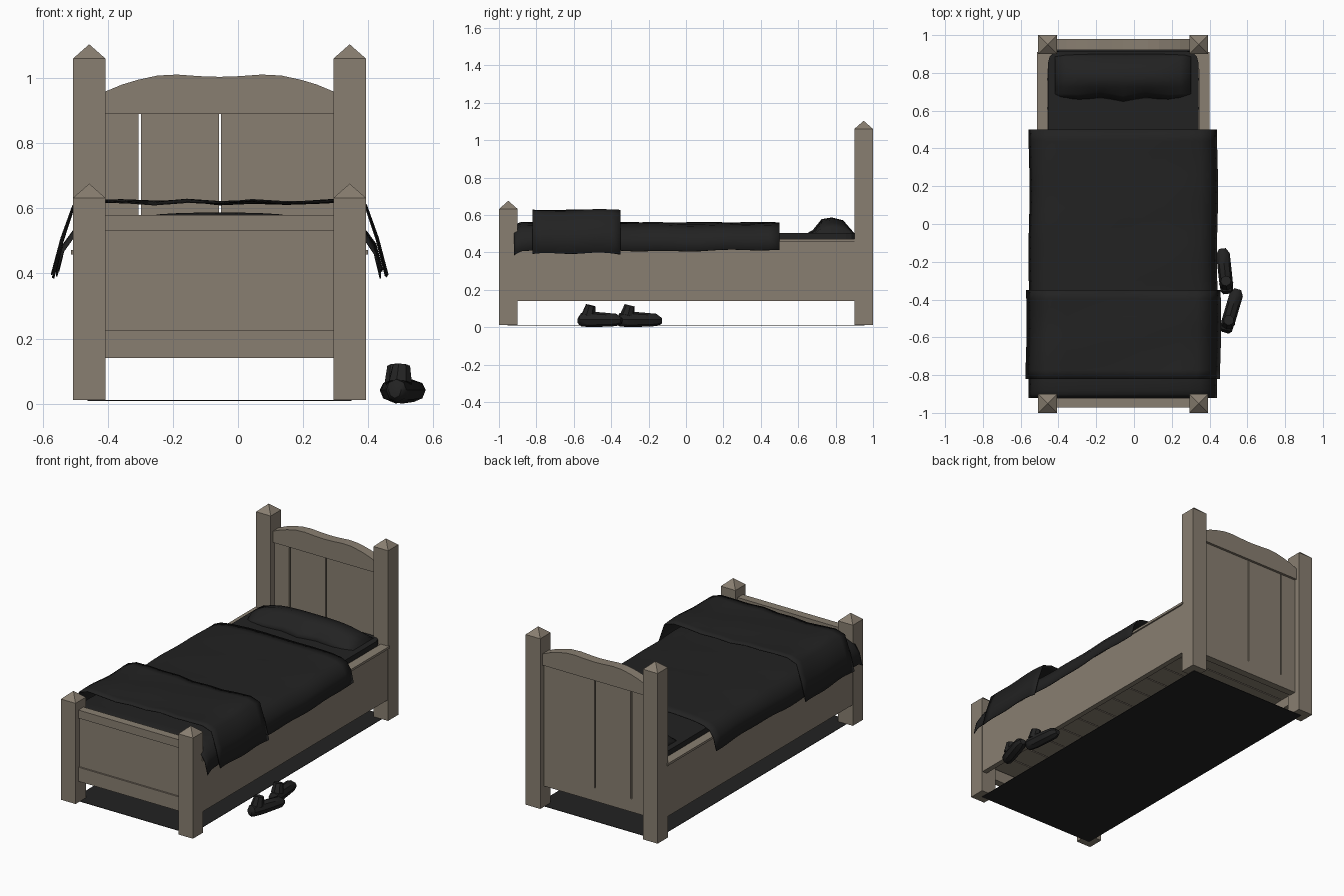
import bpy, bmesh, math
from mathutils import Vector, Matrix

if "Cube" in bpy.data.objects:
    bpy.data.objects.remove(bpy.data.objects["Cube"])

CX = -0.057  # centre line of the bed


def material(name, color):
    m = bpy.data.materials.new(name)
    m.use_nodes = True
    m.diffuse_color = (*color, 1)
    m.node_tree.nodes["Principled BSDF"].inputs["Base Color"].default_value = (*color, 1)
    return m


WOOD = material("grey brown wood", (0.25, 0.212, 0.165))
CLOTH = material("charcoal cloth", (0.016, 0.016, 0.016))


def finish(name, bm, mat, smooth=False):
    bmesh.ops.recalc_face_normals(bm, faces=bm.faces)
    me = bpy.data.meshes.new(name)
    bm.to_mesh(me)
    bm.free()
    me.materials.append(mat)
    if smooth:
        for p in me.polygons:
            p.use_smooth = True
    ob = bpy.data.objects.new(name, me)
    bpy.context.collection.objects.link(ob)
    return ob


def cuboid(bm, lo, hi):
    lo, hi = Vector(lo), Vector(hi)
    m = Matrix.Translation((lo + hi) / 2) @ Matrix.Diagonal((*(hi - lo), 1))
    return bmesh.ops.create_cube(bm, size=1, matrix=m)["verts"]


def box(name, lo, hi, mat=WOOD):
    bm = bmesh.new()
    cuboid(bm, lo, hi)
    return finish(name, bm, mat)


# Corner posts with pyramid caps
def post(name, x, y, top):
    bm = bmesh.new()
    cuboid(bm, (x - 0.05, y - 0.05, 0.012), (x + 0.05, y + 0.05, top))
    bm.faces.ensure_lookup_table()
    lid = max(bm.faces, key=lambda f: f.calc_center_median().z)
    tip = bmesh.ops.poke(bm, faces=[lid])["verts"][0]
    tip.co.z += 0.044
    finish(name, bm, WOOD)


for side, s in (("left", 1), ("right", -1)):
    x = CX + s * 0.4
    post("head_post_" + side, x, 0.95, 1.06)
    post("foot_post_" + side, x, -0.95, 0.632)
    # Side rail, its cap and the inner ledge at the head
    for part, a, b, y0, z0, z1 in (
            ("side_rail_", 0.415, 0.447, -0.91, 0.14, 0.458),
            ("rail_cap_", 0.4, 0.456, -0.91, 0.458, 0.472),
            ("corner_ledge_", 0.36, 0.4, 0.82, 0.44, 0.468)):
        xs = sorted((CX + s * a, CX + s * b))
        box(part + side, (xs[0], y0, z0), (xs[1], 0.91, z1))

L, R = CX - 0.355, CX + 0.355

# Footboard
box("footboard_panel", (L, -0.96, 0.2), (R, -0.935, 0.54))
box("footboard_top_rail", (L, -0.972, 0.53), (R, -0.922, 0.58))
box("footboard_bottom_rail", (L, -0.97, 0.14), (R, -0.925, 0.227))

# Headboard planks, separated by narrow gaps
for i, (a, b) in enumerate(((L, -0.306), (-0.298, -0.058), (-0.052, R))):
    box(f"headboard_plank_{i + 1}", (a, 0.935, 0.14), (b, 0.965, 0.9))
box("headboard_bottom_rail", (L, 0.92, 0.14), (R, 0.965, 0.22))

# Arched headboard rail from a mirrored half profile
half = [(0, 1.004), (0.06, 1.006), (0.13, 1.011), (0.19, 1.008),
        (0.25, 0.995), (0.3, 0.98), (0.355, 0.957)]
arch = [(-x, z) for x, z in reversed(half[1:])] + half
bm = bmesh.new()
outline = [(-0.355, 0.89)] + arch + [(0.355, 0.89)]
face = bm.faces.new([bm.verts.new((CX + x, 0.92, z)) for x, z in outline])
ext = bmesh.ops.extrude_face_region(bm, geom=[face])
bmesh.ops.translate(bm, vec=(0, 0.06, 0),
                    verts=[v for v in ext["geom"] if isinstance(v, bmesh.types.BMVert)])
finish("headboard_arched_rail", bm, WOOD)

# Slats under the mattress
bm = bmesh.new()
for i in range(12):
    y = -0.84 + i * 0.153
    cuboid(bm, (CX - 0.42, y - 0.073, 0.2), (CX + 0.42, y + 0.073, 0.222))
finish("slats", bm, WOOD)

# Dark sheet on the floor below the bed
box("floor_sheet", (CX - 0.405, -0.955, 0.009), (CX + 0.405, 0.955, 0.0115), CLOTH)

# Mattress with rounded corners
bm = bmesh.new()
cuboid(bm, (CX - 0.398, -0.915, 0.225), (CX + 0.398, 0.915, 0.503))
upright = [e for e in bm.edges if abs(e.verts[0].co.z - e.verts[1].co.z) > 0.1]
bmesh.ops.bevel(bm, geom=upright, offset=0.06, segments=3, affect='EDGES', profile=0.5)
finish("mattress", bm, CLOTH)

# Pillow: a cross-section swept over the width, thinner at its ends
section = [(0.655, 0.5), (0.69, 0.52), (0.725, 0.578), (0.78, 0.587), (0.84, 0.572),
           (0.885, 0.52), (0.915, 0.485), (0.8, 0.475)]
bm = bmesh.new()
rings = []
for i in range(13):
    t = -1 + i / 6
    f = 0.45 + 0.55 * (1 - abs(t) ** 3.5)
    ring = []
    for y, z in section:
        wave = 0.012 * math.cos(t * 9) * (y < 0.7)
        ring.append(bm.verts.new((CX + 0.36 * t, y - wave * (1 - abs(t)),
                                  0.49 + (z - 0.49) * f)))
    rings.append(ring)
n = len(section)
for a, b in zip(rings, rings[1:]):
    for k in range(n):
        bm.faces.new((a[k], a[(k + 1) % n], b[(k + 1) % n], b[k]))
bm.faces.new(rings[0])
bm.faces.new(rings[-1])
finish("pillow", bm, CLOTH, True)


# Draped blankets: a half profile mirrored across the bed, waved along its length
def blanket(name, profile, rows, wave):
    pts = [(-x, z) for x, z in reversed(profile[1:])] + profile
    bm = bmesh.new()
    grid = []
    for y, drop in rows:
        line = []
        for x, z in pts:
            hem = max(0, abs(x) - 0.42) * 8
            dz = wave * (math.sin(7 * y + 11 * x) * 0.6 + math.sin(19 * y - 5 * x) * 0.4)
            dx = 0.005 * hem * math.sin(9 * y)
            line.append(bm.verts.new((CX + x + dx, y, z - drop + dz * (0.7 + hem))))
        grid.append(line)
    for a, b in zip(grid, grid[1:]):
        for k in range(len(pts) - 1):
            bm.faces.new((a[k], a[k + 1], b[k + 1], b[k]))
    ob = finish(name, bm, CLOTH, True)
    mod = ob.modifiers.new("thickness", 'SOLIDIFY')
    mod.thickness = 0.004
    mod.offset = 0


long_rows = [(-0.92, 0.02), (-0.9, 0.008)] + [(-0.88 + i * 0.06, 0) for i in range(24)]
blanket("long_blanket",
        [(0, 0.558), (0.1, 0.558), (0.22, 0.557), (0.34, 0.552), (0.41, 0.542),
         (0.45, 0.525), (0.478, 0.485), (0.497, 0.41)],
        long_rows, 0.005)
blanket("folded_blanket",
        [(0, 0.615), (0.1, 0.622), (0.2, 0.617), (0.3, 0.622), (0.39, 0.624),
         (0.45, 0.603), (0.485, 0.5), (0.513, 0.39)],
        [(-0.82 + i * 0.047, 0) for i in range(11)], 0.009)


# Slippers: a low-poly sole body with an ankle cuff
def slipper(name, heel, toe):
    heel, toe = Vector(heel), Vector(toe)
    d = toe - heel
    turn = Matrix.Translation((*heel, 0)) @ Matrix.Rotation(math.atan2(d.y, d.x), 4, 'Z')
    bm = bmesh.new()
    rings = []
    for t, r, h in ((0, 0.02, 0.05), (0.06, 0.033, 0.075), (0.3, 0.036, 0.084),
                    (0.6, 0.036, 0.078), (0.88, 0.036, 0.072), (1, 0.018, 0.05)):
        ring = []
        for k in range(8):
            a = math.tau * k / 8
            z = 0.042 + math.sin(a) * (h - 0.042 if math.sin(a) > 0 else h * 0.5)
            ring.append(bm.verts.new((t * d.length, math.cos(a) * r, z)))
        rings.append(ring)
    for p, q in zip(rings, rings[1:]):
        for k in range(8):
            bm.faces.new((p[k], p[(k + 1) % 8], q[(k + 1) % 8], q[k]))
    bm.faces.new(rings[0])
    bm.faces.new(rings[-1])
    lean = Matrix.Translation((d.length * 0.26, 0, 0.09)) @ Matrix.Rotation(0.25, 4, 'Y')
    bmesh.ops.create_cone(bm, cap_ends=True, segments=8, radius1=0.038, radius2=0.028,
                          depth=0.055, matrix=lean)
    bm.transform(turn)
    finish(name, bm, CLOTH, True)


slipper("slipper_front", (0.482, -0.575), (0.55, -0.345))
slipper("slipper_back", (0.494, -0.37), (0.468, -0.13))

# Keep hard edges on the soft parts that need them
for ob in bpy.context.scene.objects:
    ob.select_set(ob.name.startswith("slipper"))
    if ob.select_get():
        bpy.context.view_layer.objects.active = ob
bpy.ops.object.shade_smooth_by_angle(angle=math.radians(40))
